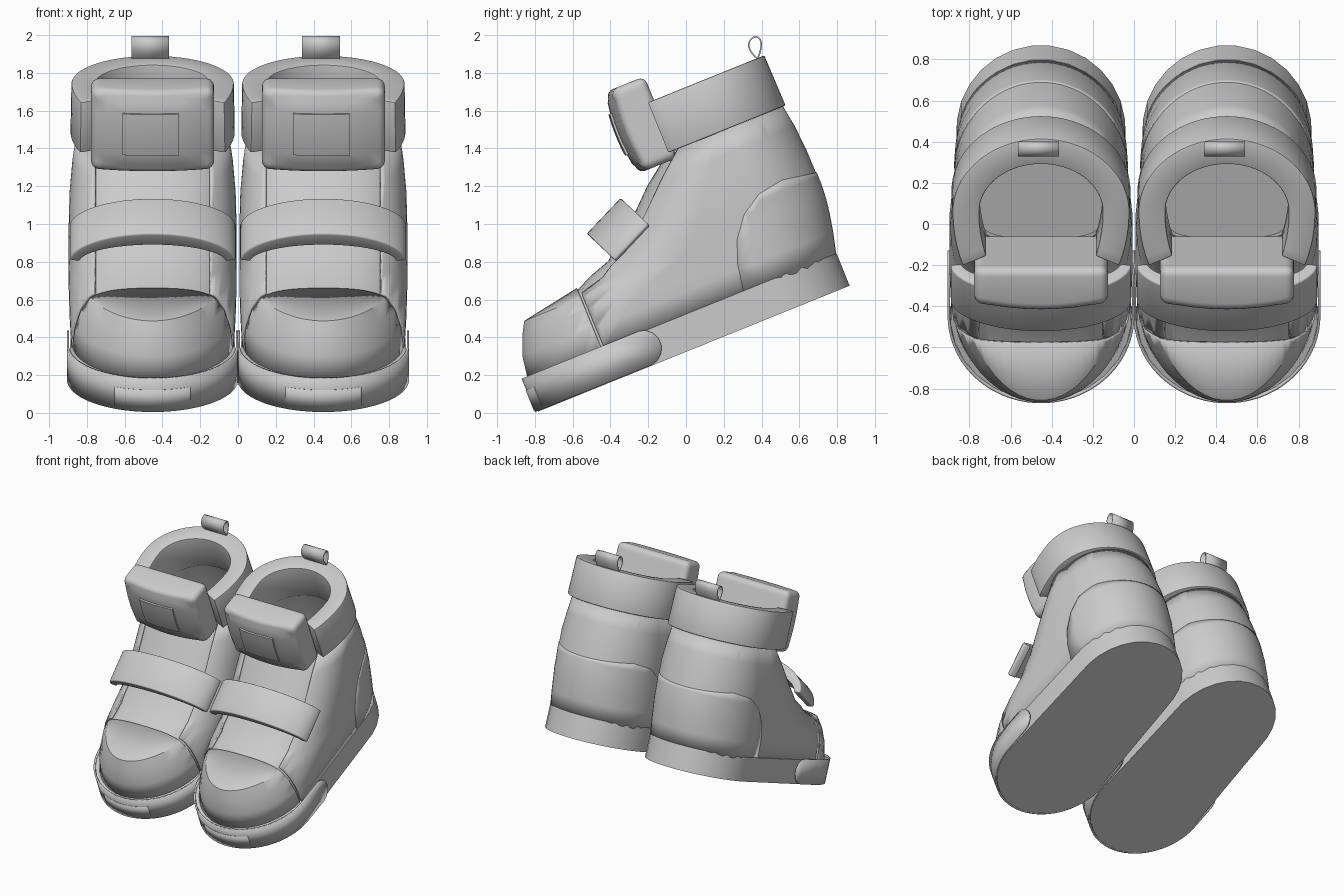
import bpy, bmesh, math
from mathutils import Matrix, Vector

if "Cube" in bpy.data.objects:
    bpy.data.objects.remove(bpy.data.objects["Cube"])

grey = bpy.data.materials.new("plain grey")
grey.use_nodes = True
grey.diffuse_color = (0.6, 0.6, 0.6, 1)
grey.node_tree.nodes["Principled BSDF"].inputs["Base Color"].default_value = (0.6, 0.6, 0.6, 1)

# Each shoe is built flat (x across, y toe to heel, z up), then tipped toe-down
TILT = Matrix.Rotation(math.radians(22), 4, 'X')


def finish(bm, name, thickness=0, angle=35):
    mesh = bpy.data.meshes.new(name)
    bm.to_mesh(mesh)
    bm.free()
    mesh.materials.append(grey)
    for side, x in (("right", -0.452), ("left", 0.452)):
        ob = bpy.data.objects.new(side + "_" + name, mesh)
        bpy.context.collection.objects.link(ob)
        ob.matrix_world = Matrix.Translation((x, -0.8, 0)) @ TILT
        if thickness:
            solid = ob.modifiers.new("thickness", 'SOLIDIFY')
            solid.thickness, solid.offset = thickness, 1
    bpy.ops.object.select_all(action='DESELECT')
    ob.select_set(True)
    bpy.context.view_layer.objects.active = ob
    bpy.ops.object.shade_smooth_by_angle(angle=math.radians(angle))


def power(v, n):
    return math.copysign(abs(v) ** (2 / n), v)


def ring(z, toe, front, back, heel, width, n=2, count=64, taper=0.93):
    """Closed outline: rounded toe, sides tapering back, rounded heel."""
    pts = []
    for i in range(count):
        t = (i + 0.5) * math.tau / count
        s, c = math.sin(t), math.cos(t)
        if c > 0:
            pts.append((width * taper * s, back + (heel - back) * c, z))
        else:
            pts.append((width * power(s, n), front + (front - toe) * power(c, n), z))
    return pts


def loft(rings, caps=True, closed=True):
    bm = bmesh.new()
    rows = [[bm.verts.new(p) for p in r] for r in rings]
    n = len(rows[0])
    for a, b in zip(rows, rows[1:]):
        for i in range(n if closed else n - 1):
            j = (i + 1) % n
            bm.faces.new((a[i], b[i], b[j], a[j]))
    if caps:
        bm.faces.new(rows[0])
        bm.faces.new(rows[-1][::-1])
        bmesh.ops.recalc_face_normals(bm, faces=bm.faces)
    return bm


def cut(bm, point, normal, clear=True):
    geom = bm.verts[:] + bm.edges[:] + bm.faces[:]
    bmesh.ops.bisect_plane(bm, geom=geom, plane_co=point, plane_no=normal, clear_outer=clear)


def round_edges(bm, size, segments=3, limit=50):
    edges = [e for e in bm.edges if e.calc_face_angle(0) > math.radians(limit)]
    bmesh.ops.bevel(bm, geom=edges, offset=size, segments=segments, profile=0.5,
                    affect='EDGES', clamp_overlap=True)


def box(lo, hi):
    bm = bmesh.new()
    bmesh.ops.create_cube(bm, size=1)
    lo, hi = Vector(lo), Vector(hi)
    for v in bm.verts:
        v.co = Vector([l + (h - l) * (c + 0.5) for l, h, c in zip(lo, hi, v.co)])
    return bm


def close_sweep(rows):
    """Join open profile rows into a solid bar with capped ends."""
    bm = loft(rows + rows[:1], caps=False, closed=False)
    bmesh.ops.remove_doubles(bm, verts=bm.verts, dist=0.0005)
    bmesh.ops.holes_fill(bm, edges=[e for e in bm.edges if e.is_boundary], sides=4)
    bmesh.ops.recalc_face_normals(bm, faces=bm.faces)
    return bm


# Sole
finish(loft([ring(z, 0.015, 0.46, 1.36, 1.80, 0.442, 2, 28) for z in (0, 0.185)]), "sole")

# Toe bumper wrapping the front of the sole, with rounded ends
bumper = loft([ring(z, 0.014, 0.46, 1.36, 1.80, 0.442, taper=1) for z in (0.004, 0.195)], caps=False)
for degrees in range(-75, 76, 25):
    direction = Vector((0, math.cos(math.radians(degrees)), math.sin(math.radians(degrees))))
    cut(bumper, Vector((0, 0.66, 0.1)) + direction * 0.095, direction)
finish(bumper, "toe_bumper", 0.012)

# Small plate on the nose of the bumper
patch = loft([ring(z, 0.001, 0.46, 1.36, 1.80, 0.455) for z in (0.015, 0.13)], caps=False)
cut(patch, (0, 0.3, 0), (0, 1, 0))
for s in (1, -1):
    cut(patch, (s * 0.2, 0, 0), (s, 0, 0))
finish(patch, "nose_plate", 0.002)

# Upper: stacked outlines, then turned inward to line the opening
outer = [ring(*k) for k in (
    (0.17, 0.04, 0.50, 1.38, 1.772, 0.415),
    (0.30, 0.06, 0.64, 1.38, 1.805, 0.425),
    (0.40, 0.10, 0.82, 1.38, 1.825, 0.43),
    (0.465, 0.135, 1.05, 1.40, 1.835, 0.43),
    (0.52, 0.455, 1.15, 1.40, 1.84, 0.43, 2.3),
    (0.56, 0.54, 1.18, 1.41, 1.842, 0.43, 2.4),
    (0.60, 0.66, 1.20, 1.42, 1.842, 0.43, 2.4),
    (0.75, 0.85, 1.30, 1.45, 1.84, 0.425, 2.4),
    (0.89, 1.00, 1.40, 1.46, 1.83, 0.41, 2.4),
    (1.01, 1.16, 1.45, 1.48, 1.812, 0.39, 2.4))]
lining = [ring(*k) for k in (
    (1.01, 1.20, 1.45, 1.48, 1.71, 0.32, 4),
    (0.75, 0.95, 1.30, 1.45, 1.73, 0.35, 3),
    (0.25, 0.60, 1.00, 1.38, 1.70, 0.35, 2.4))]
finish(loft(outer + lining), "upper")

# Toe cap
cap = loft(outer, caps=False)
cut(cap, (0, 0.455, 0), (0, 1, 0))
finish(cap, "toe_cap", 0.01, 30)

# Side panels, open along the tongue
panels = loft(outer, caps=False)
cut(panels, (0, 0.47, 0), (0, -1, 0))
for s in (1, -1):
    cut(panels, (s * 0.3, 0, 0), (s, 0, 0), clear=False)
gap = [f for f in panels.faces if abs(f.calc_center_median().x) < 0.3 and f.normal.y < 0]
bmesh.ops.delete(panels, geom=gap, context='FACES')
finish(panels, "side_panels", 0.015)

# Heel counter with a rounded front corner
heel = loft(outer, caps=False)
corner = [(1.265, 0.19), (1.29, 0.33), (1.335, 0.45), (1.42, 0.56), (1.53, 0.63), (1.667, 0.653), (1.857, 0.618)]
for (y0, z0), (y1, z1) in zip(corner, corner[1:]):
    cut(heel, (0, y0, z0), (0, z0 - z1, y1 - y0))
finish(heel, "heel_counter", 0.019)


# Padded collar, an open C around the ankle
def collar_arc(z, toe, heel_y, width):
    pts = []
    for i in range(45):
        t = math.radians(-118 + 236 * i / 44)
        c = math.cos(t)
        pts.append((width * math.sin(t), 1.45 + c * ((heel_y - 1.45) if c > 0 else (1.45 - toe)), z))
    return pts


collar = close_sweep([collar_arc(1.012, 0.85, 1.84, 0.435), collar_arc(1.30, 0.85, 1.835, 0.43),
                      collar_arc(1.30, 0.96, 1.70, 0.30), collar_arc(1.012, 0.96, 1.70, 0.30)])
round_edges(collar, 0.008, 2)
finish(collar, "collar")

# Tongue rising behind the pad
finish(box((-0.30, 1.13, 0.99), (0.30, 1.20, 1.40)), "tongue")


# Ankle pad and its square badge, both bulging forward in the middle
def bulge(bm, lo, hi):
    for i in range(1, 8):
        cut(bm, (lo[0] + (hi[0] - lo[0]) * i / 8, 0, 0), (1, 0, 0), clear=False)
        cut(bm, (0, 0, lo[2] + (hi[2] - lo[2]) * i / 8), (0, 0, 1), clear=False)
    for v in bm.verts:
        if v.co.y < 1.1:
            v.co.y += 0.04 * (v.co.x / 0.32) ** 2 + 0.025 * ((v.co.z - 1.2) / 0.23) ** 2
    return bm


def bulged_box(lo, hi):
    return bulge(box(lo, hi), lo, hi)


pad = bulged_box((-0.325, 0.957, 0.97), (0.325, 1.205, 1.435))
round_edges(pad, 0.04, 4)
finish(pad, "ankle_pad")
finish(bulged_box((-0.16, 0.946, 1.083), (0.14, 0.98, 1.318)), "badge")

# Instep strap arching over the tongue
across = Vector((0, 0.91, 0.416))
out = Vector((0, -0.416, 0.91))
rows = []
for half, lift in ((-0.13, 0), (0.13, 0), (0.13, 0.09), (-0.13, 0.09)):
    row = []
    for i in range(33):
        t = math.pi * i / 32
        wide = 0.385 + lift * 0.6
        p = Vector((-wide * math.cos(t), 0.818, 0.635))
        row.append(p + across * half + out * (0.125 * math.sin(t) ** 1.1 + lift * (0.1 + 0.9 * math.sin(t))))
    rows.append(row)
strap = close_sweep(rows)
round_edges(strap, 0.02)
finish(strap, "instep_strap")

# Pull tab: a teardrop loop of tape
loop = []
for i in range(21):
    t = math.tau * i / 20
    loop.append((1.795 + 0.05 * math.sin(t) * math.sin(t / 2) + 0.012 * (1 - math.cos(t)),
                 1.352 - 0.062 * math.cos(t)))
tab = loft([[(x, y, z) for y, z in loop] for x in (-0.112, 0.088)], caps=False, closed=False)
finish(tab, "pull_tab", 0.008)
